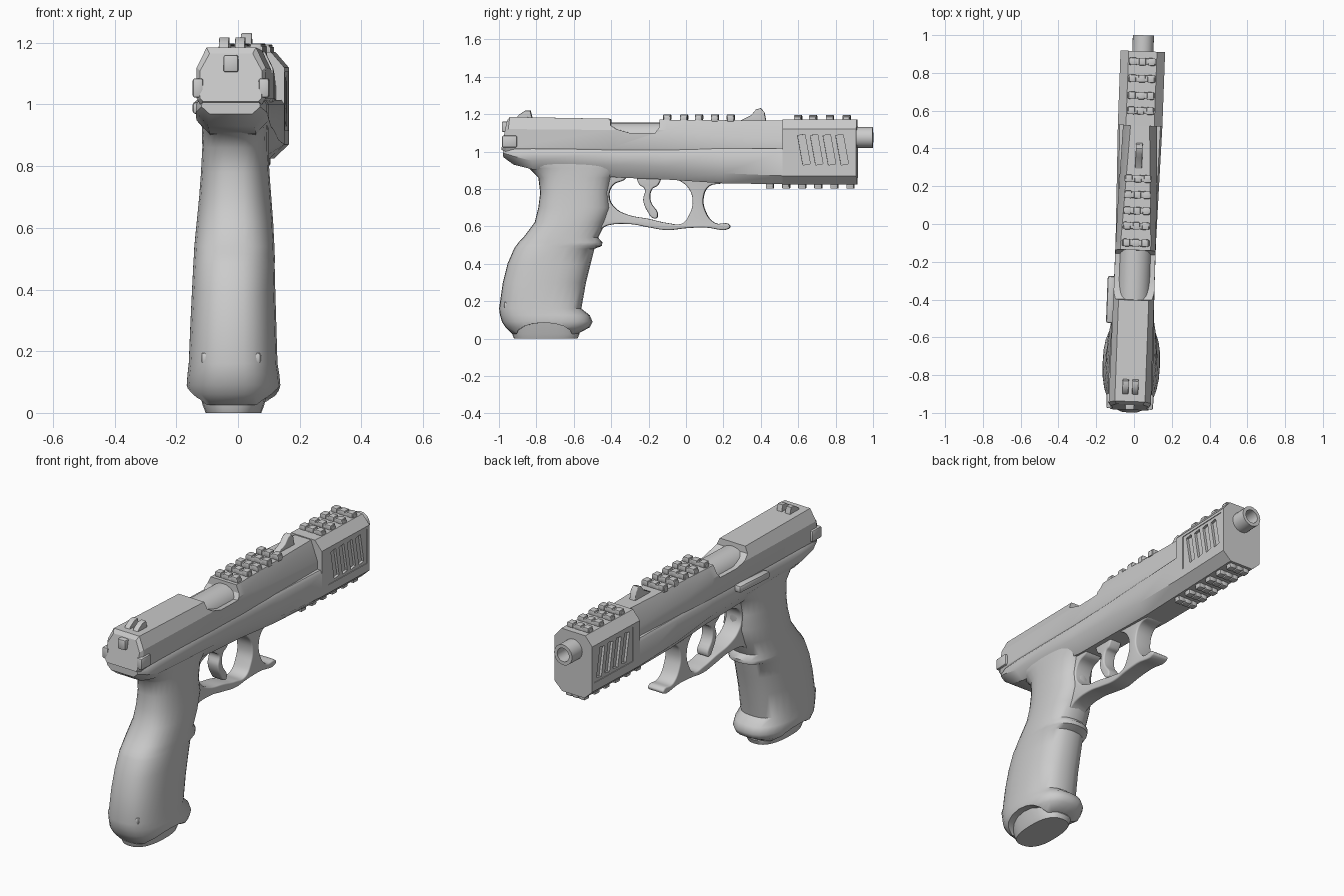
import bpy, bmesh, math
from mathutils import Matrix, Vector

if "Cube" in bpy.data.objects:
    bpy.data.objects.remove(bpy.data.objects["Cube"])

# The whole model sits slightly skewed about z
SKEW = Matrix.Translation((0.013, 0, 0)) @ Matrix.Rotation(-0.037, 4, 'Z')
parts = []


def add(name, bm, angle=35, keep=True):
    bmesh.ops.remove_doubles(bm, verts=bm.verts, dist=1e-5)
    bmesh.ops.recalc_face_normals(bm, faces=bm.faces)
    me = bpy.data.meshes.new(name)
    bm.to_mesh(me)
    bm.free()
    ob = bpy.data.objects.new(name, me)
    bpy.context.collection.objects.link(ob)
    if keep:
        parts.append((ob, angle))
    return ob


def loft(name, rings, angle=35):
    bm = bmesh.new()
    rows = [[bm.verts.new(p) for p in r] for r in rings]
    n = len(rows[0])
    for a, b in zip(rows, rows[1:]):
        for i in range(n):
            bm.faces.new((a[i], a[(i + 1) % n], b[(i + 1) % n], b[i]))
    bm.faces.new(rows[0])
    bm.faces.new(rows[-1])
    return add(name, bm, angle)


def octagon(y, w, zb, zc, zs, zt, bw, tw, tilt=0):
    """Chamfered cross-section; tilt shifts the top along y."""
    half = [(bw, zb), (w, zc), (w, zs), (tw, zt)]
    pts = half + [(-x, z) for x, z in reversed(half)]
    return [(x, y + tilt * (z - zb) / (zt - zb), z) for x, z in pts]


def circle(y, r, z, n=24):
    return [(r * math.cos(k * math.tau / n), y, z + r * math.sin(k * math.tau / n)) for k in range(n)]


def box(name, x, y, z, bevel=0.0, tilt=0.0, keep=True):
    bm = bmesh.new()
    size = (x[1] - x[0], y[1] - y[0], z[1] - z[0])
    mid = [(a + b) / 2 for a, b in (x, y, z)]
    bmesh.ops.create_cube(bm, size=1, matrix=Matrix.Translation(mid)
                          @ Matrix.Rotation(tilt, 4, 'X') @ Matrix.Diagonal((*size, 1)))
    if bevel:
        bmesh.ops.bevel(bm, geom=bm.edges[:], offset=bevel, segments=2, profile=0.5, affect='EDGES')
    return add(name, bm, keep=keep)


def plate(name, pts, half, x=0.0, bevel=0.0, smooth=False, keep=True):
    """Side profile in (y, z), thickened along x."""
    cu = bpy.data.curves.new(name + "_profile", 'CURVE')
    cu.dimensions, cu.fill_mode = '2D', 'BOTH'
    cu.extrude, cu.bevel_depth, cu.offset = half - bevel, bevel, -bevel
    cu.bevel_resolution, cu.resolution_u = 3, 5
    sp = cu.splines.new('BEZIER')
    sp.bezier_points.add(len(pts) - 1)
    for bp, p in zip(sp.bezier_points, pts):
        bp.co = (p[0], p[1], 0)
        bp.handle_left_type = bp.handle_right_type = 'AUTO' if smooth else 'VECTOR'
    sp.use_cyclic_u = True
    tmp = bpy.data.objects.new(name + "_tmp", cu)
    bpy.context.collection.objects.link(tmp)
    bpy.context.view_layer.update()
    me = bpy.data.meshes.new_from_object(tmp)
    bm = bmesh.new()
    bm.from_mesh(me)
    bm.transform(Matrix(((0, 0, 1, x), (1, 0, 0, 0), (0, 1, 0, 0), (0, 0, 0, 1))))
    bpy.data.objects.remove(tmp)
    bpy.data.meshes.remove(me)
    return add(name, bm, keep=keep)


def cut(target, cutter):
    bpy.context.view_layer.objects.active = target
    m = target.modifiers.new("cut", 'BOOLEAN')
    m.operation, m.object, m.solver = 'DIFFERENCE', cutter, 'EXACT'
    bpy.ops.object.modifier_apply(modifier=m.name)
    bpy.data.objects.remove(cutter)


# Slide with slanted rear and an ejection opening
slide = loft("slide", [
    octagon(-0.985, 0.10, 1.01, 1.02, 1.11, 1.165, 0.09, 0.07, 0.03),
    octagon(-0.96, 0.112, 1.0, 1.02, 1.12, 1.185, 0.10, 0.08, 0.02),
    octagon(-0.4, 0.108, 1.0, 1.02, 1.115, 1.175, 0.10, 0.08),
    octagon(-0.1, 0.106, 1.0, 1.02, 1.115, 1.17, 0.10, 0.08),
    octagon(0.1, 0.103, 1.0, 1.02, 1.09, 1.168, 0.10, 0.07),
    octagon(0.53, 0.09, 1.0, 1.01, 1.06, 1.165, 0.09, 0.05)], 25)
cut(slide, plate("opening_cutter", [(-0.41, 1.25), (-0.4, 1.14), (-0.37, 1.12), (-0.3, 1.10),
                                    (-0.16, 1.10), (-0.14, 1.13), (-0.135, 1.25)], 0.2, keep=False))
loft("inner_tube", [circle(-0.43, 0.088, 1.067), circle(-0.1, 0.088, 1.067)])

# Front block with slotted side panels
block = loft("front_block", [octagon(y, 0.118, 0.825, 0.87, 1.12, 1.17, 0.07, 0.075)
                             for y in (0.52, 0.915)], 25)
for s in (-1, 1):
    xs = sorted((s * 0.114, s * 0.14))
    cut(block, box("panel_cutter", xs, (0.575, 0.895), (0.915, 1.105), keep=False))
    xs = sorted((s * 0.10, s * 0.14))
    for k in range(4):
        y = 0.635 + k * 0.068
        cut(block, box("slot_cutter", xs, (y - 0.02, y + 0.02), (0.93, 1.09), tilt=0.18, keep=False))
loft("muzzle", [circle(0.9, 0.056, 1.075), circle(1.0, 0.056, 1.075),
                circle(1.0, 0.037, 1.075), circle(0.8, 0.037, 1.075)])

# Frame under the slide
loft("frame", [octagon(y, w, zb, zb + 0.045 * k, 1.0, 1.015, b, w - 0.01)
               for y, w, zb, b, k in ((-0.975, 0.095, 0.97, 0.07, 0.5), (-0.92, 0.115, 0.93, 0.075, 1),
                                      (-0.82, 0.118, 0.905, 0.075, 1), (-0.35, 0.108, 0.86, 0.06, 1.5),
                                      (-0.1, 0.107, 0.85, 0.06, 1.5), (0.2, 0.112, 0.83, 0.065, 1.2),
                                      (0.525, 0.118, 0.825, 0.07, 1))], 40)

# Grip: rounded rings of (z, back y, front y, half width)
GRIP = [(0.025, -0.93, -0.58, 0.12), (0.06, -0.965, -0.515, 0.144), (0.09, -0.985, -0.5, 0.152),
        (0.125, -0.995, -0.515, 0.149), (0.16, -1.0, -0.56, 0.144), (0.3, -0.98, -0.535, 0.139),
        (0.4, -0.955, -0.51, 0.135), (0.48, -0.92, -0.49, 0.132), (0.495, -0.91, -0.45, 0.132),
        (0.515, -0.895, -0.447, 0.131), (0.54, -0.87, -0.47, 0.13), (0.62, -0.81, -0.43, 0.124),
        (0.7, -0.79, -0.4, 0.117), (0.78, -0.78, -0.41, 0.111), (0.86, -0.79, -0.39, 0.107),
        (0.91, -0.84, -0.33, 0.107), (0.935, -0.92, -0.3, 0.107), (0.97, -0.95, -0.28, 0.105)]


def grip_ring(z, yb, yf, w, n=28):
    def soft(v):
        return math.copysign(abs(v) ** 0.8, v)
    return [(w * soft(math.cos(t)), (yb + yf) / 2 + (yf - yb) / 2 * soft(math.sin(t)), z)
            for t in (k * math.tau / n for k in range(n))]


grip = loft("grip", [grip_ring(*r) for r in GRIP], 50)
arch = [(-0.755 + 0.15 * math.cos(k * math.pi / 8), 0.02 + 0.065 * math.sin(k * math.pi / 8)) for k in range(9)]
cut(grip, plate("arch_cutter", [(-0.905, -0.05)] [::-1] + [(-0.605, -0.05)] + arch, 0.3, keep=False))
loft("magazine_base", [grip_ring(0, -0.92, -0.58, 0.09), grip_ring(0.025, -0.93, -0.57, 0.1),
                       grip_ring(0.12, -0.94, -0.6, 0.122)])
for s in (-1, 1):
    box("grip_pin", sorted((s * 0.06, s * 0.098)), (-0.972, -0.935), (0.157, 0.197), 0.012)

# Trigger guard and trigger
plate("trigger_guard", [(-0.5, 0.57), (-0.42, 0.605), (-0.3, 0.612), (-0.2, 0.595), (-0.1, 0.58), (0.0, 0.59),
                        (0.1, 0.594), (0.23, 0.588), (0.235, 0.606), (0.155, 0.618), (0.105, 0.68), (0.095, 0.76),
                        (0.125, 0.815), (0.2, 0.84), (0.2, 0.89), (-0.1, 0.89), (-0.06, 0.86), (0.01, 0.81),
                        (0.037, 0.74), (0.02, 0.665), (-0.02, 0.615), (-0.1, 0.618), (-0.2, 0.64), (-0.32, 0.665),
                        (-0.38, 0.7), (-0.41, 0.76), (-0.39, 0.82), (-0.32, 0.86), (-0.32, 0.9), (-0.5, 0.9)],
      0.05, bevel=0.008, smooth=True)
plate("trigger", [(-0.255, 0.87), (-0.14, 0.87), (-0.15, 0.82), (-0.18, 0.8), (-0.19, 0.74), (-0.152, 0.65),
                  (-0.17, 0.642), (-0.205, 0.68), (-0.228, 0.74), (-0.22, 0.8), (-0.25, 0.825)],
      0.035, bevel=0.008, smooth=True)


# Rail teeth above and below
def tooth(name, y, z, w, up):
    box(name, (-w, w), (y - 0.017, y + 0.017), (z - 0.015, z + 0.015), 0.004)
    for x in (-w * 0.68, 0, w * 0.68):
        box(name + "_knob", (x - 0.018, x + 0.018), (y - 0.02, y + 0.02),
            (z + up * 0.008 - 0.015, z + up * 0.008 + 0.015), 0.005)


for y in (-0.1, -0.01, 0.07, 0.155, 0.24):
    tooth("middle_rail", y, 1.175, 0.072, 1)
for y in (0.6, 0.68, 0.77, 0.86):
    tooth("front_rail", y, 1.172, 0.072, 1)
for k in range(6):
    tooth("lower_rail", 0.45 + k * 0.086, 0.824, 0.06, -1)

# Sights
plate("front_sight", [(0.28, 1.16), (0.43, 1.16), (0.42, 1.21), (0.4, 1.232), (0.375, 1.225), (0.35, 1.195)], 0.018, bevel=0.005)
for x in (-0.026, 0.026):
    plate("rear_sight", [(-0.91, 1.17), (-0.82, 1.17), (-0.832, 1.218), (-0.86, 1.218), (-0.895, 1.195)], 0.016, x, bevel=0.003)

# Rear details and side lever
box("rear_tab", (-0.024, 0.024), (-0.985, -0.93), (1.105, 1.16), 0.006)
for s in (-1, 1):
    box("rear_side_tab", sorted((s * 0.09, s * 0.124)), (-0.98, -0.9), (1.022, 1.085), 0.008)
box("side_lever", (-0.142, -0.1), (-0.53, -0.28), (0.972, 1.012), 0.012, tilt=0.03)

for ob, angle in parts:
    ob.data.transform(SKEW)
    bpy.ops.object.select_all(action='DESELECT')
    ob.select_set(True)
    bpy.context.view_layer.objects.active = ob
    bpy.ops.object.shade_smooth_by_angle(angle=math.radians(angle))
